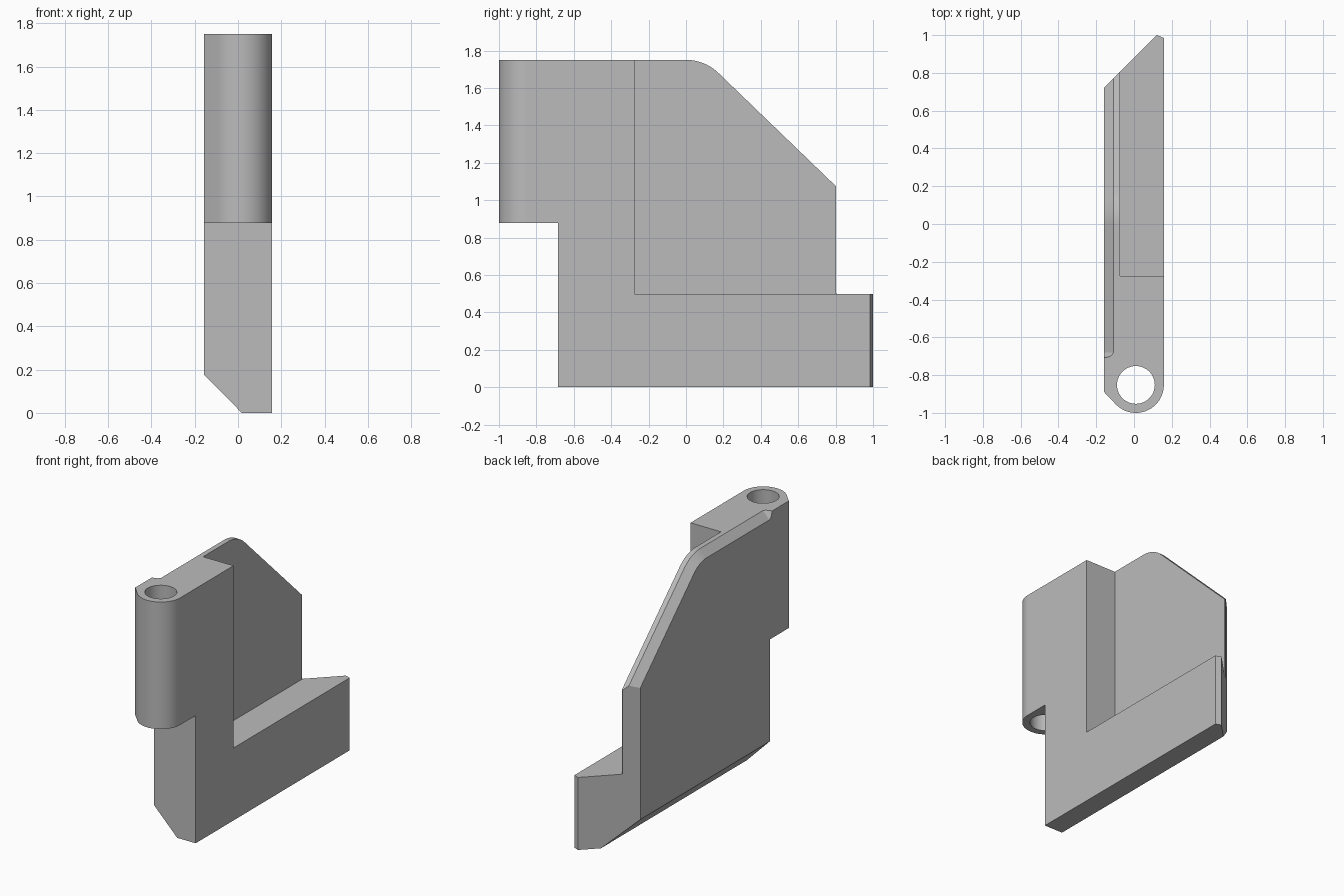
import bpy, bmesh
from math import sin, cos, radians

cube = bpy.data.objects.get("Cube")
if cube:
    bpy.data.objects.remove(cube, do_unlink=True)

HALF = 0.158              # half thickness
TOP = 1.75
BEVEL = 0.05
HOLE_X, HOLE_Y = 0.01, -0.852


def make_object(name, bm):
    bmesh.ops.recalc_face_normals(bm, faces=bm.faces)
    mesh = bpy.data.meshes.new(name)
    bm.to_mesh(mesh)
    bm.free()
    ob = bpy.data.objects.new(name, mesh)
    bpy.context.collection.objects.link(ob)
    return ob


def loft(name, rings):
    """Skin a closed solid through rings of equal point count."""
    bm = bmesh.new()
    rows = [[bm.verts.new(p) for p in ring] for ring in rings]
    for a, b in zip(rows, rows[1:]):
        for i in range(len(a)):
            j = (i + 1) % len(a)
            bm.faces.new((a[i], a[j], b[j], b[i]))
    bm.faces.new(rows[0])
    bm.faces.new(rows[-1])
    return make_object(name, bm)


def prism(name, points, axis, low, high):
    """Extrude a 2D outline along an axis."""
    def place(p, h):
        c = list(p)
        c.insert("xyz".index(axis), h)
        return c
    return loft(name, [[place(p, h) for p in points] for h in (low, high)])


def arc(cx, cy, r, start, end, steps):
    angles = [radians(start + (end - start) * i / steps) for i in range(steps + 1)]
    return [(cx + r * cos(a), cy + r * sin(a)) for a in angles]


def carve(target, cutter, operation="DIFFERENCE"):
    mod = target.modifiers.new(cutter.name, "BOOLEAN")
    mod.operation, mod.solver, mod.object = operation, "EXACT", cutter
    bpy.context.view_layer.objects.active = target
    bpy.ops.object.modifier_apply(modifier=mod.name)
    bpy.data.objects.remove(cutter, do_unlink=True)


# Side profile: stepped front lug, rounded shoulder and sloping back
shoulder = arc(0, TOP - 0.25, 0.25, 90, 46, 12)
slope = (cos(radians(44)), -sin(radians(44)))
slope_end = (shoulder[-1][0] + slope[0] * 0.87, shoulder[-1][1] + slope[1] * 0.87)
side = [(-0.685, 0), (1.1, 0), (1.1, 0.5), (0.801, 0.5), (0.801, 1.075)]
side += shoulder[::-1] + [(-1.1, TOP), (-1.1, 0.877), (-0.685, 0.877)]
body = prism("bracket_body", side, "x", -HALF, HALF)

# Plan outline: rounded lug nose and slanted back end
plan = arc(HOLE_X, HOLE_Y, 0.148, -135, 0, 32)
plan += [(HALF, 0.985), (0.12, 1), (-HALF, 0.722), (-HALF, -0.89)]
carve(body, prism("plan_cutter", plan, "z", -0.1, 1.9), "INTERSECT")

# Recess that leaves a thin plate above the foot
recess = [(-0.275, 0.498), (1.2, 0.498), (1.2, 1.9), (-0.275, 1.9)]
carve(body, prism("recess_cutter", recess, "x", -0.073, 0.3))

# Slanted lower edge
lower = [(-0.258, 0.278), (0.117, -0.1), (-0.258, -0.1)]
carve(body, prism("lower_edge_cutter", lower, "y", -1.2, 1.2))

# Vertical pin hole
carve(body, prism("pin_hole_cutter", arc(HOLE_X, HOLE_Y, 0.1, 0, 352.5, 47), "z", 0.5, 1.9))

# Bevel swept along the upper edge, with a rounded run-out at the front
path = [((y, TOP), (0, 1), d) for y, d in
        [(-0.708, 0.002), (-0.703, 0.025), (-0.695, 0.04), (-0.68, BEVEL)]]
for i, p in enumerate(shoulder):
    a = radians(90 - 44 * i / 12)
    path.append((p, (cos(a), sin(a)), BEVEL))
path.append((slope_end, (sin(radians(44)), cos(radians(44))), BEVEL))
rings = []
for (y, z), (ny, nz), d in path:
    section = [(d + 0.05, 0.05), (-0.05, -d - 0.05), (-0.05, 0.05)]
    rings.append([(-HALF + u, y + ny * v, z + nz * v) for u, v in section])
carve(body, loft("bevel_cutter", rings))

# Plain grey finish
grey = bpy.data.materials.new("plain_grey")
grey.use_nodes = True
colour = (0.5, 0.5, 0.5, 1)
grey.diffuse_color = colour
grey.node_tree.nodes["Principled BSDF"].inputs["Base Color"].default_value = colour
body.data.materials.clear()
body.data.materials.append(grey)

# Smooth rounded surfaces, crisp edges
bpy.ops.object.select_all(action="DESELECT")
body.select_set(True)
bpy.context.view_layer.objects.active = body
bpy.ops.object.shade_smooth_by_angle(angle=radians(25))
weighted = body.modifiers.new("weighted_normals", "WEIGHTED_NORMAL")
weighted.keep_sharp = True
